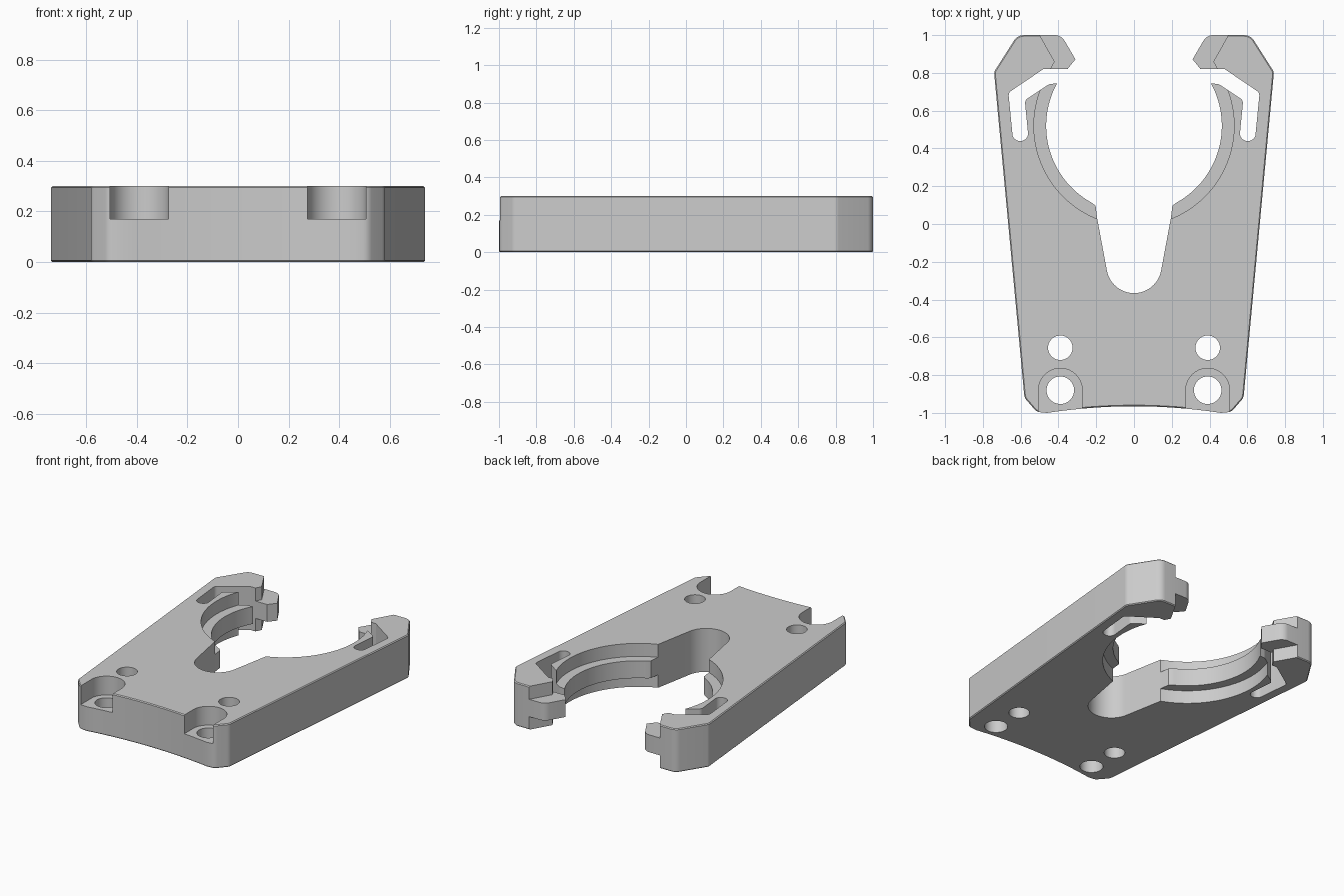
import bpy, bmesh, math
from mathutils import Vector

if "Cube" in bpy.data.objects:
    bpy.data.objects.remove(bpy.data.objects["Cube"])

H = 0.3                      # plate height
RIB_LO, RIB_HI = 0.09, 0.21  # height band of the gripping rib and tabs
BORE_Y = 0.52


def arc(cx, cy, r, a0, a1, n):
    return [(cx + r * math.cos(math.radians(a0 + (a1 - a0) * i / n)),
             cy + r * math.sin(math.radians(a0 + (a1 - a0) * i / n))) for i in range(n + 1)]


def fillet(points, seg=6):
    """Round every (x, y, r) corner that has r > 0; the end points stay."""
    out = []
    for i, (x, y, r) in enumerate(points):
        p = Vector((x, y))
        if r == 0 or i in (0, len(points) - 1):
            out.append((x, y))
            continue
        u = (Vector(points[i - 1][:2]) - p).normalized()
        v = (Vector(points[i + 1][:2]) - p).normalized()
        half = math.acos(u.dot(v)) / 2
        t = r / math.tan(half)
        c = p + (u + v).normalized() * (r / math.sin(half))
        a, b = p + u * t - c, p + v * t - c
        out += [tuple(c + a.lerp(b, k / seg).normalized() * r) for k in range(seg + 1)]
    return out


def inset(pts, d, test):
    """Move the tested points of a counter-clockwise outline inwards by d."""
    out = []
    for i, p in enumerate(pts):
        if not test(*p):
            out.append(p)
            continue
        q = Vector(p)
        e = (q - Vector(pts[i - 1])).normalized()
        f = (Vector(pts[(i + 1) % len(pts)]) - q).normalized()
        n = Vector((-e.y - f.y, e.x + f.x)).normalized()
        out.append(tuple(q + n * d))
    return out


def loft(name, rings):
    """Closed solid through counter-clockwise rings of (outline, z), bottom to top."""
    bm = bmesh.new()
    loops = [[bm.verts.new((x, y, z)) for x, y in pts] for pts, z in rings]
    n = len(loops[0])
    bm.faces.new(loops[0][::-1])
    bm.faces.new(loops[-1])
    for a, b in zip(loops, loops[1:]):
        for i in range(n):
            j = (i + 1) % n
            bm.faces.new((a[i], a[j], b[j], b[i]))
    bm.normal_update()
    me = bpy.data.meshes.new(name)
    bm.to_mesh(me)
    bm.free()
    ob = bpy.data.objects.new(name, me)
    bpy.context.collection.objects.link(ob)
    return ob


def prism(name, pts, z0, z1):
    return loft(name, [(pts, z0), (pts, z1)])


# Right half of the silhouette: concave front, outer side, hooked tip, spring slot
half = [(x, -0.965 - 0.035 * (x / 0.46) ** 2) for x in [0.0575 * i for i in range(8)]]
half += fillet([(0.46, -1.0, 0), (0.515, -0.995, 0.05), (0.58, -0.92, 0.05),
                (0.741, 0.805, 0.04), (0.617, 1.0, 0.06), (0.385, 1.0, 0.06),
                (0.31, 0.872, 0), (0.352, 0.82, 0), (0.48, 0.82, 0),
                (0.665, 0.695, 0.03), (0.64, 0.44, 0.038), (0.557, 0.44, 0.038),
                (0.578, 0.655, 0.03), (0.45, 0.74, 0.04), (0.408, 0.745, 0)])
# Bore and throat
half += arc(0, BORE_Y, 0.465, 28, -62, 40)
half += [(0.203, 0.095), (0.195, 0.03)] + arc(0, -0.22, 0.146, -11, -90, 14)
outline = half + [(-x, y) for x, y in reversed(half[1:-1])]


def on_outside(x, y):
    side = 0.58 + (y + 0.92) * 0.0933
    return abs(x) > side - 0.012 or y < -0.9 or y > 0.995 or (y > 0.78 and abs(x) > 0.56)


# Plate with softened outer edges
small = inset(outline, 0.006, on_outside)
plate = loft("gripper_plate", [(small, 0), (outline, 0.006), (outline, H - 0.006), (small, H)])

# Cutters: recesses above and below the rib and the tip tabs
tip = [(0.447, 0.81), (0.42, 0.86), (0.511, 1.02)]
tip_gap = tip + [(-x, y) for x, y in reversed(tip)]
circle = arc(0, BORE_Y, 0.53, 0, 360, 96)[:-1]
cutters = []
for label, z0, z1 in (("lower", -0.1, RIB_LO), ("upper", RIB_HI, 0.4)):
    cutters.append(prism(label + "_bore_cutter", circle, z0, z1))
    cutters.append(prism(label + "_tip_cutter", tip_gap, z0, z1))

# Cutters: dowel holes, bolt holes and open counterbores
for s in (-1, 1):
    x = s * 0.39
    cutters.append(prism("dowel_hole_cutter", arc(x, -0.655, 0.065, 0, 360, 40)[:-1], -0.1, 0.4))
    cutters.append(prism("bolt_hole_cutter", arc(x, -0.88, 0.073, 0, 360, 40)[:-1], -0.1, 0.4))
    pocket = arc(x, -0.88, 0.116, 0, 180, 28) + [(x - 0.116, -1.1), (x + 0.116, -1.1)]
    cutters.append(prism("counterbore_cutter", pocket, 0.17, 0.4))

bpy.context.view_layer.objects.active = plate
plate.select_set(True)
for c in cutters:
    c.hide_render = True
    m = plate.modifiers.new("cut", 'BOOLEAN')
    m.operation, m.solver, m.object = 'DIFFERENCE', 'EXACT', c
    bpy.ops.object.modifier_apply(modifier=m.name)
    bpy.data.objects.remove(c)

bpy.ops.object.select_all(action='DESELECT')
plate.select_set(True)
bpy.ops.object.shade_smooth_by_angle(angle=math.radians(28))
